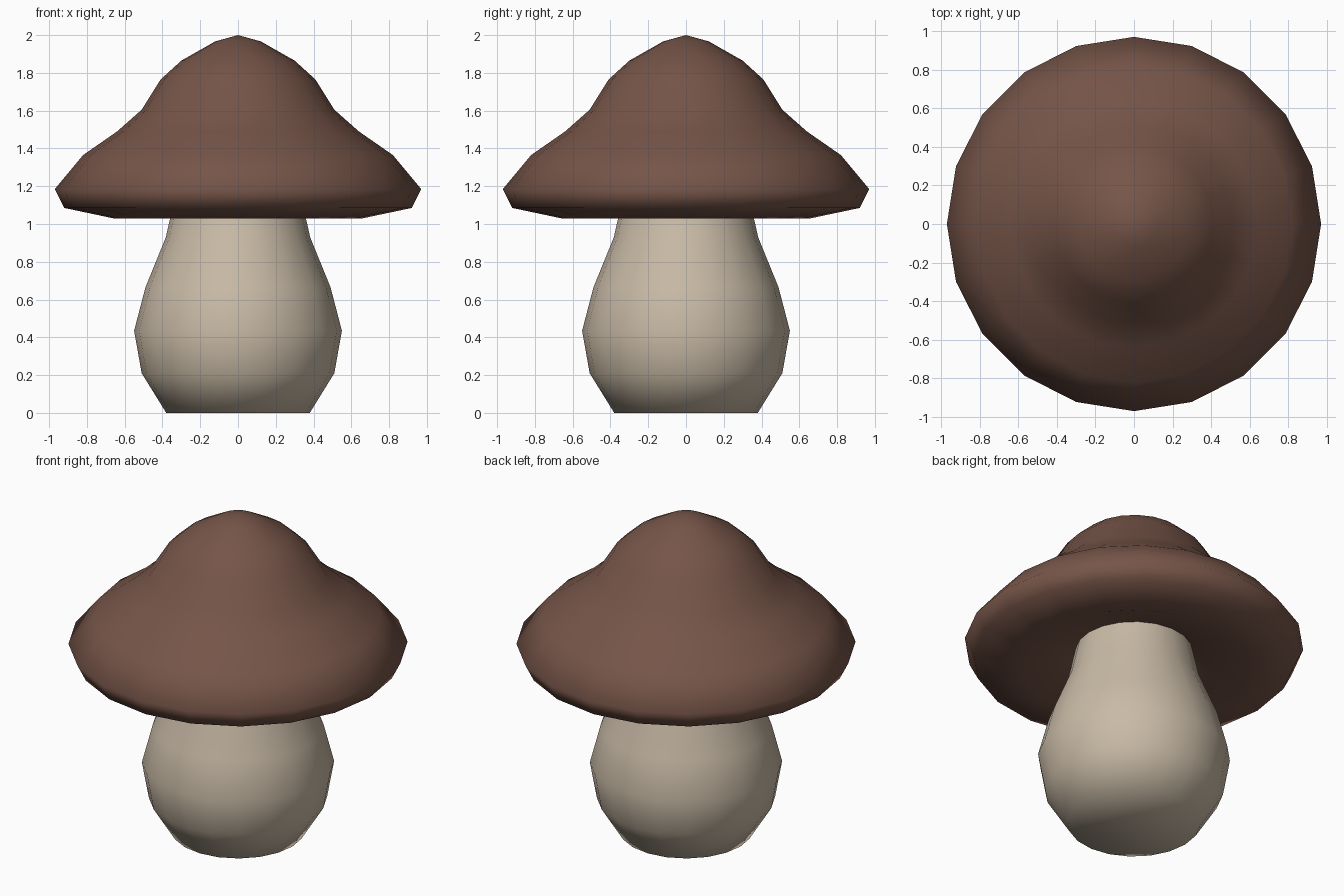
import bpy, bmesh
from math import cos, sin, pi, radians

if "Cube" in bpy.data.objects:
    bpy.data.objects.remove(bpy.data.objects["Cube"])

SIDES = 20


def lathe(name, profile, color, close_bottom=False):
    """Revolve (radius, z) points, listed bottom to top, around z."""
    bm = bmesh.new()
    rings = []
    for r, z in profile:
        if r == 0:
            rings.append([bm.verts.new((0, 0, z))] * SIDES)
        else:
            rings.append([bm.verts.new((r * cos(2 * pi * i / SIDES),
                                        r * sin(2 * pi * i / SIDES), z))
                          for i in range(SIDES)])
    for a, b in zip(rings, rings[1:]):
        for i in range(SIDES):
            j = (i + 1) % SIDES
            quad = [a[i], a[j], b[j], b[i]]
            bm.faces.new(list(dict.fromkeys(quad)))
    if close_bottom:
        bm.faces.new(rings[0][::-1])
    mesh = bpy.data.meshes.new(name)
    bm.to_mesh(mesh)
    bm.free()
    obj = bpy.data.objects.new(name, mesh)
    bpy.context.collection.objects.link(obj)
    mat = bpy.data.materials.new(name + "_color")
    mat.diffuse_color = color
    mat.use_nodes = True
    mat.node_tree.nodes["Principled BSDF"].inputs["Base Color"].default_value = mat.diffuse_color
    mesh.materials.append(mat)
    bpy.ops.object.select_all(action='DESELECT')
    obj.select_set(True)
    bpy.context.view_layer.objects.active = obj
    bpy.ops.object.shade_smooth_by_angle(angle=radians(80))
    return obj


# Bulbous stem with a flat base
lathe("stem", [(0.38, 0), (0.51, 0.21), (0.55, 0.435), (0.49, 0.665),
               (0.382, 0.93), (0.335, 1.14)],
      (0.58, 0.49, 0.38, 1), close_bottom=True)

# Bell-shaped cap, from the recessed underside over the rim to the tip
lathe("cap", [(0.335, 1.14), (0.66, 1.03), (0.92, 1.085), (0.97, 1.185),
              (0.82, 1.365), (0.64, 1.49), (0.51, 1.605), (0.41, 1.765),
              (0.30, 1.865), (0.12, 1.967), (0, 2.0)],
      (0.18, 0.09, 0.065, 1))
